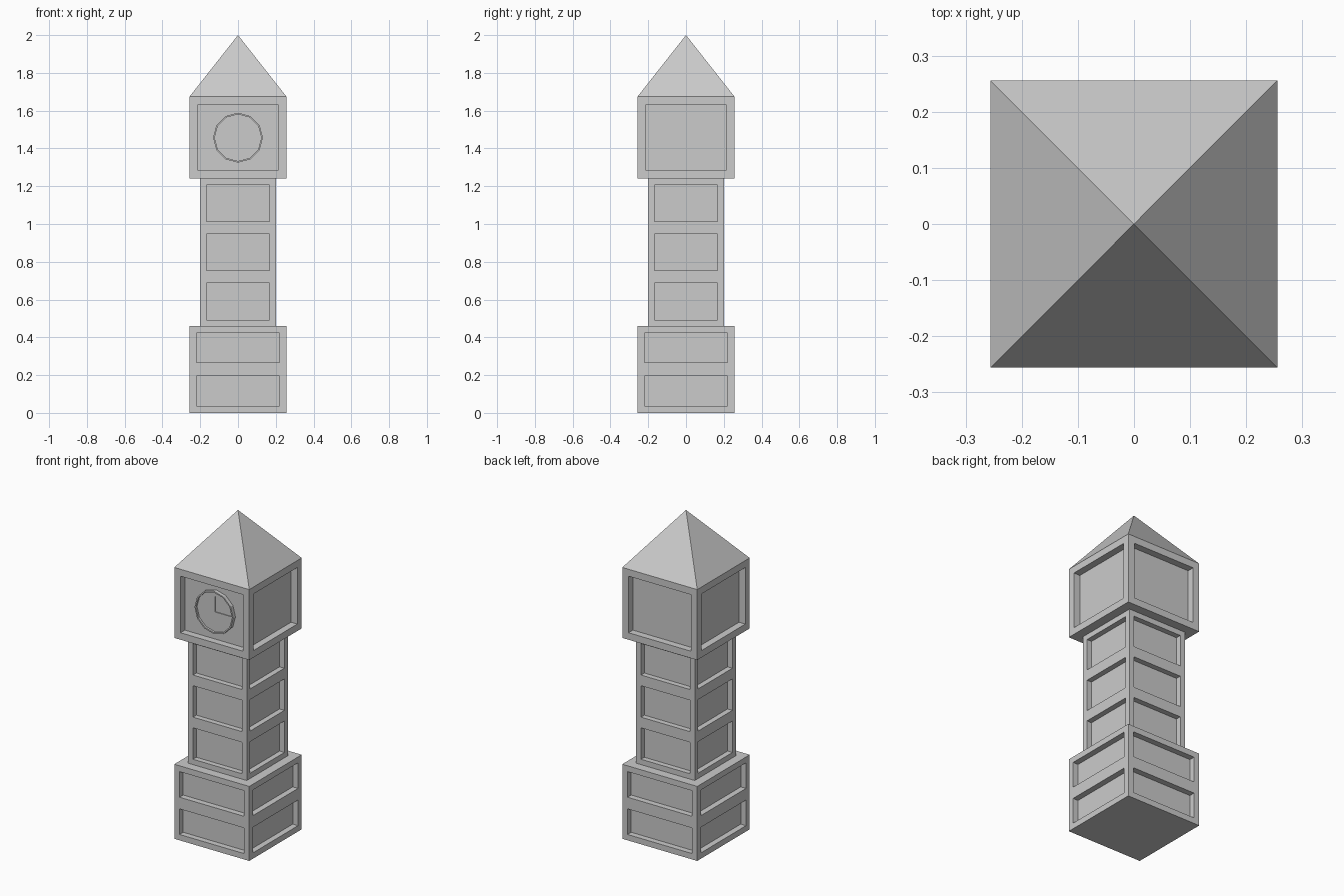
import bpy, bmesh, math
from mathutils import Matrix, Vector

if "Cube" in bpy.data.objects:
    bpy.data.objects.remove(bpy.data.objects["Cube"])


def finish(name, bm):
    bmesh.ops.recalc_face_normals(bm, faces=bm.faces[:])
    mesh = bpy.data.meshes.new(name)
    bm.to_mesh(mesh)
    bm.free()
    obj = bpy.data.objects.new(name, mesh)
    bpy.context.collection.objects.link(obj)
    return obj


def sink(bm, faces, margin, offset):
    """Inset faces one by one, then push them straight along their normals."""
    bmesh.ops.inset_individual(bm, faces=faces, thickness=margin, use_even_offset=True)
    normals = [f.normal.copy() for f in faces]
    pushed = bmesh.ops.extrude_discrete_faces(bm, faces=faces)["faces"]
    for f, n in zip(pushed, normals):
        bmesh.ops.translate(bm, verts=f.verts[:], vec=n * offset)


def box(bm, size, centre):
    bmesh.ops.create_cube(bm, size=1, matrix=Matrix.Translation(centre)
                          @ Matrix.Diagonal((*size, 1)))


def panelled_block(name, half, z0, z1, bays, margin):
    """Square block with stacked recessed panels on all four sides."""
    bm = bmesh.new()
    box(bm, (2 * half, 2 * half, z1 - z0), (0, 0, (z0 + z1) / 2))
    for i in range(1, bays):
        bmesh.ops.bisect_plane(bm, geom=bm.verts[:] + bm.edges[:] + bm.faces[:],
                               plane_co=(0, 0, z0 + (z1 - z0) * i / bays),
                               plane_no=(0, 0, 1))
    bm.normal_update()
    sink(bm, [f for f in bm.faces if abs(f.normal.z) < 0.5], margin, -margin)
    return finish(name, bm)


# Tower sections
panelled_block("base", 0.256, 0.0, 0.46, 2, 0.036)
panelled_block("shaft", 0.20, 0.46, 1.24, 3, 0.033)
panelled_block("clock_room", 0.256, 1.24, 1.675, 1, 0.043)

# Pyramid roof
bm = bmesh.new()
bmesh.ops.create_cone(bm, cap_ends=True, segments=4, radius1=0.256 * math.sqrt(2), radius2=0,
                      depth=0.325, matrix=Matrix.Translation((0, 0, 1.8375))
                      @ Matrix.Rotation(math.pi / 4, 4, 'Z'))
finish("roof", bm)

# Twelve-sided clock with a thin raised rim
clock_z = 1.457
bm = bmesh.new()
bmesh.ops.create_cone(bm, cap_ends=True, segments=12, radius1=0.132, radius2=0.132, depth=0.026,
                      matrix=Matrix.Translation((0, -0.223, clock_z))
                      @ Matrix.Rotation(math.pi / 2, 4, 'X'))
bm.normal_update()
sink(bm, [f for f in bm.faces if f.normal.y < -0.9], 0.008, -0.013)
finish("clock_face", bm)

# Fine clock hands
bm = bmesh.new()
box(bm, (0.003, 0.006, 0.095), (0, -0.225, clock_z + 0.0475))
box(bm, (0.115, 0.006, 0.003), (0.0575, -0.225, clock_z))
finish("clock_hands", bm)
